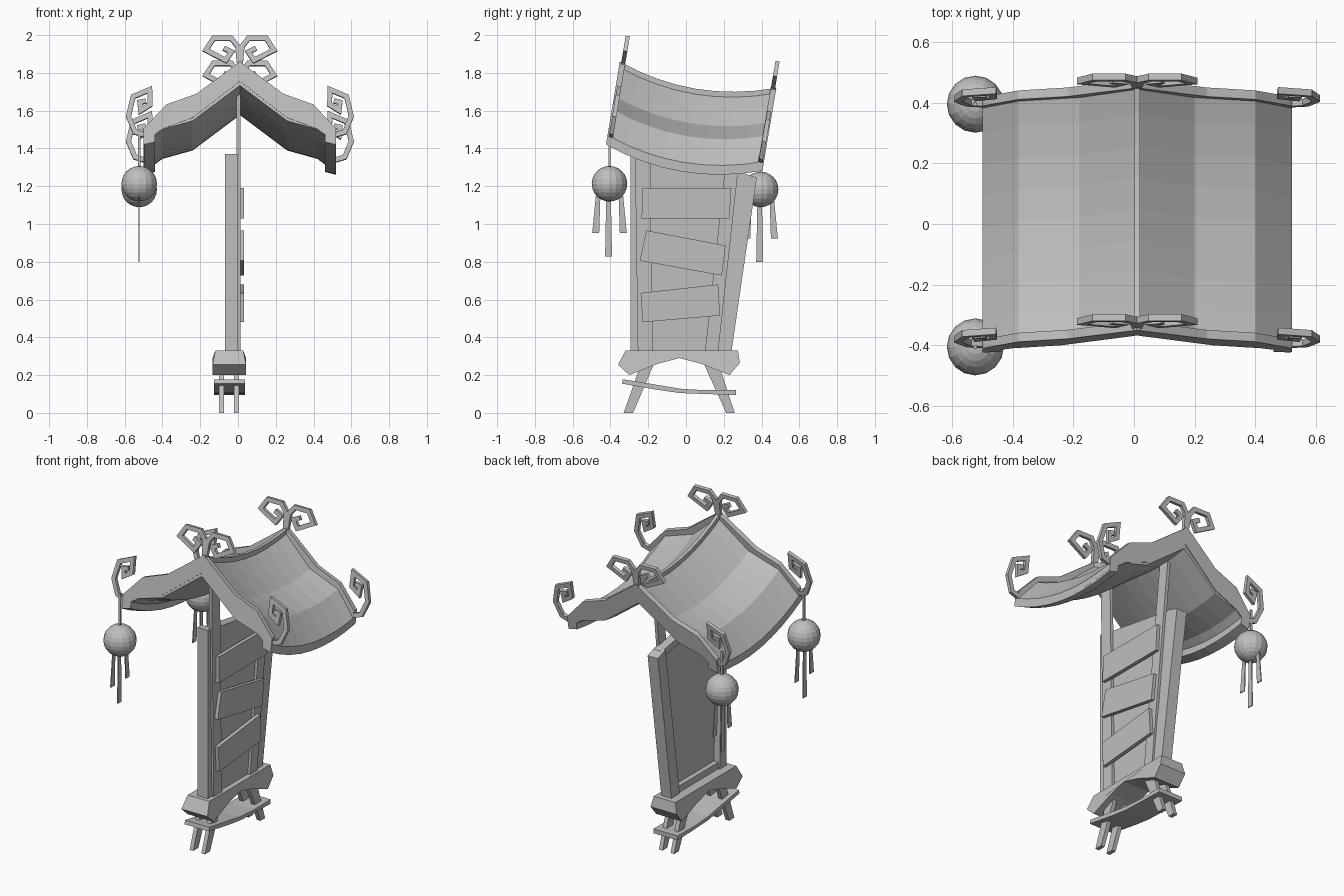
import bpy, bmesh, math
from mathutils import Matrix, Vector

if "Cube" in bpy.data.objects:
    bpy.data.objects.remove(bpy.data.objects["Cube"])

grey = bpy.data.materials.new("plain grey")
grey.use_nodes = True
GREY = (0.52, 0.52, 0.52, 1)
grey.diffuse_color = GREY
grey.node_tree.nodes["Principled BSDF"].inputs["Base Color"].default_value = GREY

# roof frame: tipped back, ridge end at local z = 0
ROOF = Matrix.Translation((0.01, 0.064, 1.79)) @ Matrix.Rotation(math.radians(-9.5), 4, 'X')
HALF = 0.42


def finish(bm, name):
    bmesh.ops.recalc_face_normals(bm, faces=bm.faces)
    mesh = bpy.data.meshes.new(name)
    bm.to_mesh(mesh)
    bm.free()
    mesh.materials.append(grey)
    ob = bpy.data.objects.new(name, mesh)
    bpy.context.collection.objects.link(ob)
    return ob


def extrude(name, section, lo, hi, axis='X', n=1, sag=0.0, matrix=None):
    """Run a section along X (points are y, z) or Y (points are x, z)."""
    bm = bmesh.new()
    rings = []
    for i in range(n + 1):
        t = lo + (hi - lo) * i / n
        dz = -sag * (1 - (t / HALF) ** 2)
        rings.append([bm.verts.new((t, a, b + dz) if axis == 'X' else (a, t, b + dz))
                      for a, b in section])
    k = len(section)
    for r, q in zip(rings, rings[1:]):
        for j in range(k):
            bm.faces.new((r[j], r[(j + 1) % k], q[(j + 1) % k], q[j]))
    bm.faces.new(rings[0])
    bm.faces.new(rings[-1])
    if matrix:
        bm.transform(matrix)
    return finish(bm, name)


def bar(a, b, wa, wb=None):
    """Four-sided section between two points, widths measured along y."""
    wb = wb or wa
    return [(a[0] - wa / 2, a[1]), (a[0] + wa / 2, a[1]),
            (b[0] + wb / 2, b[1]), (b[0] - wb / 2, b[1])]


def stroke(path, half):
    """Outline of a mitred polyline."""
    pts = [Vector(p) for p in path]
    left, right = [], []
    for i, p in enumerate(pts):
        d1 = (p - pts[i - 1]).normalized() if i else (pts[1] - p).normalized()
        d2 = (pts[i + 1] - p).normalized() if i < len(pts) - 1 else d1
        n1, n2 = Vector((-d1.y, d1.x)), Vector((-d2.y, d2.x))
        m = (n1 + n2).normalized()
        m = m * half / max(m.dot(n1), 0.5)
        left.append(tuple(p + m))
        right.append(tuple(p - m))
    return left + right[::-1]


def mirrored(top, bottom):
    """Full gable section from half outlines that start on the centre line."""
    upper = [(-x, z) for x, z in top[:0:-1]] + top
    lower = bottom[::-1] + [(-x, z) for x, z in bottom[1:]]
    return upper + lower


# roof
skin_top = [(0, -.02), (.19, -.185), (.39, -.255), (.51, -.395)]
skin_low = [(0, -.125), (.25, -.315), (.41, -.36), (.51, -.435)]
extrude("roof_skin", mirrored(skin_top, skin_low), -HALF + .005, HALF - .005, 'Y', 8, .075, ROOF)
trim_top = [(0, 0), (.23, -.172), (.39, -.23), (.51, -.36)]
trim_low = [(0, -.105), (.25, -.3), (.41, -.36), (.51, -.435)]
for label, y in (("front", -HALF), ("back", HALF - .03)):
    extrude(label + "_gable_beam", mirrored(trim_top, trim_low), y, y + .03, 'Y', matrix=ROOF)
extrude("ridge_strip", [(-.01, -.05), (.01, -.05), (.01, 0), (-.01, 0)],
        -HALF, HALF, 'Y', 8, .075, ROOF)
for s, side in ((1, "left"), (-1, "right")):
    eave = [(.45, -.37), (.508, -.4), (.508, -.445), (.45, -.43)]
    extrude(side + "_eave_lip", [(s * x, z) for x, z in eave], -HALF, HALF, 'Y', 8, .075, ROOF)

# curled finials at the peaks and corners
peak = [(.0, -.04), (.012, .085), (.045, .128), (.14, .128), (.18, .065),
        (.075, .01), (.045, .055), (.085, .075)]
corner = [(.49, -.395), (.555, -.375), (.59, -.29), (.565, -.185), (.477, -.147),
          (.475, -.228), (.525, -.26), (.53, -.215), (.497, -.208)]
for end, y in (("front", -HALF + .008), ("back", HALF - .028)):
    for s, side in ((1, "left"), (-1, "right")):
        for kind, path in (("peak", peak), ("corner", corner)):
            outline = stroke([(s * x, z) for x, z in path], .013)
            extrude(f"{end}_{side}_{kind}_curl", outline, y, y + .022, 'Y', matrix=ROOF)

# sign frame: two thick posts, two tall thin posts, rails and the panel
extrude("front_post", bar((-.262, .32), (-.275, 1.37), .066, .04), -.07, .0)
extrude("back_post", [(.16, .32), (.24, .32), (.375, 1.245), (.3, 1.27)], -.07, .0)
extrude("front_tall_post", bar((-.215, .32), (-.235, 1.72), .08), -.008, .012)
extrude("back_tall_post", bar((.135, .32), (.28, 1.64), .07), -.008, .012)
extrude("panel", [(-.26, .32), (.18, .32), (.32, 1.265), (-.27, 1.36)], -.03, -.004)
extrude("bottom_rail", [(-.25, .32), (.18, .32), (.185, .37), (-.25, .37)], -.06, -.004)
extrude("top_rail", [(-.27, 1.32), (.31, 1.225), (.32, 1.265), (-.27, 1.365)], -.06, -.004)

# crooked planks
planks = (
    [(-.23, 1.19), (.24, 1.19), (.23, 1.03), (-.235, 1.03)],
    [(-.21, .966), (.21, .886), (.19, .727), (-.245, .806)],
    [(-.24, .635), (.17, .68), (.18, .515), (-.23, .48)],
)
for i, outline in enumerate(planks):
    extrude(f"plank_{i + 1}", outline, .01, .033)

# arched base beam, widest at mid height
foot = [(-.32, .33), (.275, .33), (.285, .265), (.23, .2), (.08, .26),
        (-.035, .29), (-.15, .26), (-.3, .2), (-.36, .255)]
beam = extrude("base_beam", foot, -.135, .043)
for v in beam.data.vertices:
    slope = .015 if v.co.z > .31 else 0
    v.co.x += slope if v.co.x < -.045 else -slope

# legs and bowed stretcher
for i, x in enumerate((-.1, -.02)):
    extrude(f"front_leg_{i + 1}", bar((-.305, 0), (-.2, .27), .05, .07), x, x + .025)
    extrude(f"back_leg_{i + 1}", bar((.235, 0), (.13, .27), .045, .08), x, x + .025)
extrude("stretcher", [(-.335, .178), (-.15, .148), (-.03, .128), (.1, .12), (.265, .122),
                      (.265, .095), (.1, .1), (-.03, .105), (-.15, .122), (-.34, .155)],
        -.128, .038)

# hanging lanterns with ribbons
for end, y, z, top in (("front", -.405, 1.213, 1.5), ("back", .395, 1.183, 1.42)):
    bm = bmesh.new()
    bmesh.ops.create_uvsphere(bm, u_segments=16, v_segments=12, radius=.094,
                              matrix=Matrix.Translation((-.523, y, z)))
    finish(bm, end + "_lantern")
    extrude(end + "_lantern_cord", bar((y, z), (y, top), .012), -.529, -.517)
    for i, (a, b, drop) in enumerate(((-.06, -.073, .26), (-.005, -.005, .385), (.06, .073, .26))):
        extrude(f"{end}_ribbon_{i + 1}", bar((y + b, z - drop), (y + a, z - .06), .037, .024),
                -.527, -.521)
